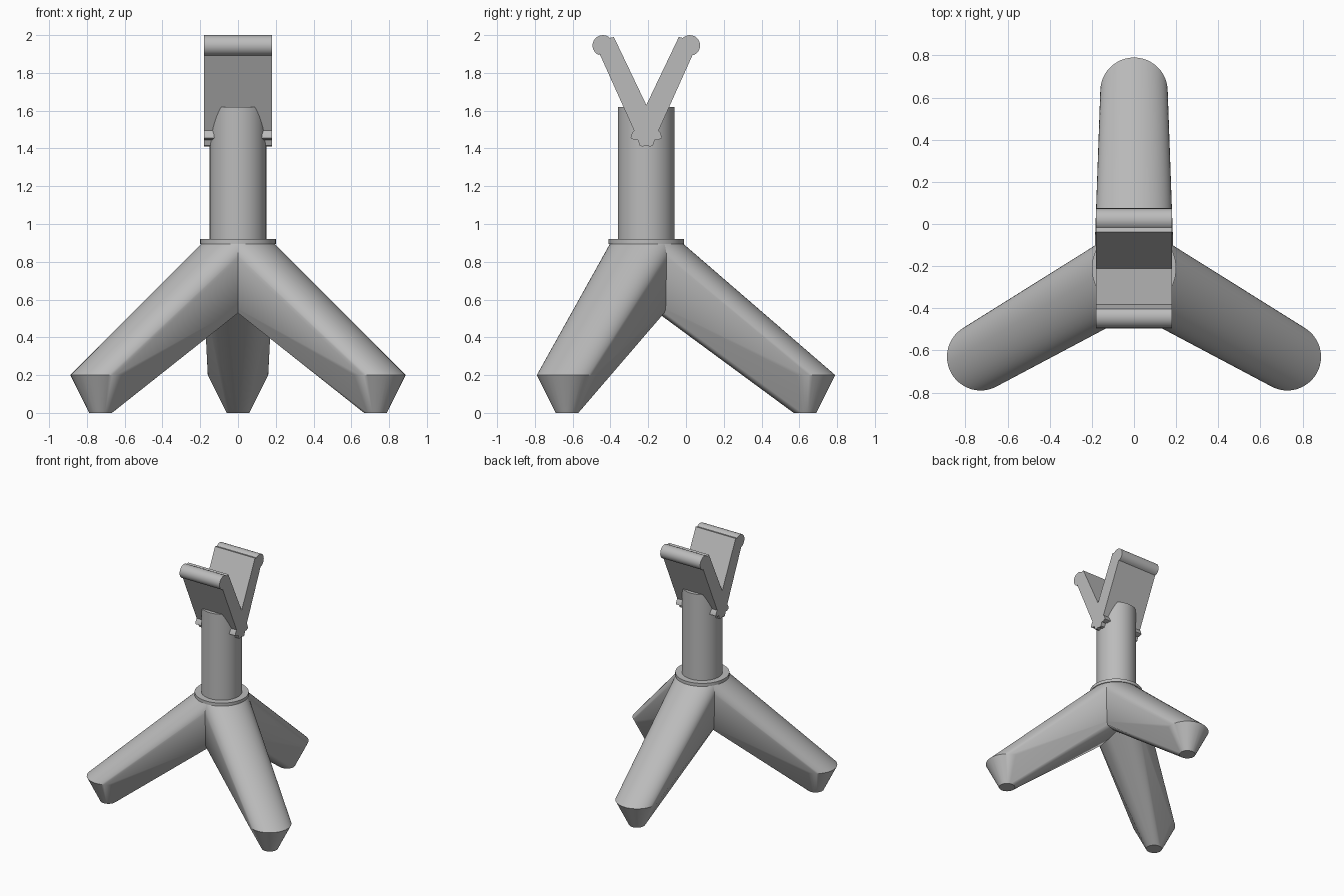
import bpy, bmesh, math
from mathutils import Vector, Matrix

if "Cube" in bpy.data.objects:
    bpy.data.objects.remove(bpy.data.objects["Cube"])

CY = -0.21  # y of the column axis

grey = bpy.data.materials.new("plain grey")
grey.diffuse_color = (0.5, 0.5, 0.5, 1)
grey.use_nodes = True
grey.node_tree.nodes["Principled BSDF"].inputs["Base Color"].default_value = grey.diffuse_color


def finish(bm, name, angle=30):
    bmesh.ops.recalc_face_normals(bm, faces=bm.faces)
    me = bpy.data.meshes.new(name)
    bm.to_mesh(me)
    bm.free()
    ob = bpy.data.objects.new(name, me)
    bpy.context.collection.objects.link(ob)
    me.materials.append(grey)
    bpy.ops.object.select_all(action='DESELECT')
    ob.select_set(True)
    bpy.context.view_layer.objects.active = ob
    bpy.ops.object.shade_smooth_by_angle(angle=math.radians(angle))
    return ob


def arc(cx, r, z, half=False, n=48):
    """Circle, or the outward-facing half circle, at height z."""
    if half:
        angs = [-math.pi / 2 + math.pi * i / (n // 2) for i in range(n // 2 + 1)]
    else:
        angs = [2 * math.pi * i / n for i in range(n)]
    return [Vector((cx + r * math.cos(a), r * math.sin(a), z)) for a in angs]


# Legs: hull between the hub sections and the tapered foot
for name, deg in (("back_leg", 90), ("left_leg", 210), ("right_leg", 330)):
    pts = (arc(0, 0.19, 0.90, True) + arc(0, 0.18, 0.60, True)
           + [Vector((0, s * 0.06, 0.574)) for s in (-1, 1)]
           + arc(0.84, 0.16, 0.20) + arc(0.84, 0.06, 0.0))
    bm = bmesh.new()
    for p in pts:
        bm.verts.new(p)
    res = bmesh.ops.convex_hull(bm, input=bm.verts)
    loose = {g for g in res["geom_interior"] + res["geom_unused"]
             if isinstance(g, bmesh.types.BMVert)}
    bmesh.ops.delete(bm, geom=list(loose), context='VERTS')
    bmesh.ops.dissolve_limit(bm, angle_limit=0.002, verts=bm.verts, edges=bm.edges)
    bm.transform(Matrix.Translation((0, CY, 0)) @ Matrix.Rotation(math.radians(deg), 4, 'Z'))
    finish(bm, name)


# Collar and column
def cylinder(name, r, z0, z1):
    bm = bmesh.new()
    bmesh.ops.create_cone(bm, cap_ends=True, segments=64, radius1=r, radius2=r,
                          depth=z1 - z0,
                          matrix=Matrix.Translation((0, CY, (z0 + z1) / 2)))
    finish(bm, name)


cylinder("collar", 0.20, 0.895, 0.92)
cylinder("column", 0.15, 0.90, 1.62)

# V-shaped cradle: half profile mirrored, then extruded across
half = [(0.172, 1.99), (0.193, 1.985)]
for i in range(13):  # rounded lip
    a = math.radians(125 - 195 * i / 12)
    half.append((0.23 + 0.055 * math.cos(a), 1.945 + 0.055 * math.sin(a)))
half += [(0.247, 1.90), (0.065, 1.495), (0.075, 1.483), (0.083, 1.455),
         (0.06, 1.444), (0.045, 1.445), (0.035, 1.415), (0.02, 1.41)]
profile = [(0, 1.63)] + half + [(0, 1.416)] + [(-u, z) for u, z in reversed(half)]
bm = bmesh.new()
face = bm.faces.new([bm.verts.new((-0.18, CY + u, z)) for u, z in profile])
ext = bmesh.ops.extrude_face_region(bm, geom=[face])
bmesh.ops.translate(bm, vec=(0.36, 0, 0),
                    verts=[g for g in ext["geom"] if isinstance(g, bmesh.types.BMVert)])
if not any(abs(f.calc_center_median().x + 0.18) < 1e-4 for f in bm.faces):
    bm.faces.new([v for v in bm.verts if v.co.x < 0])
finish(bm, "cradle")
